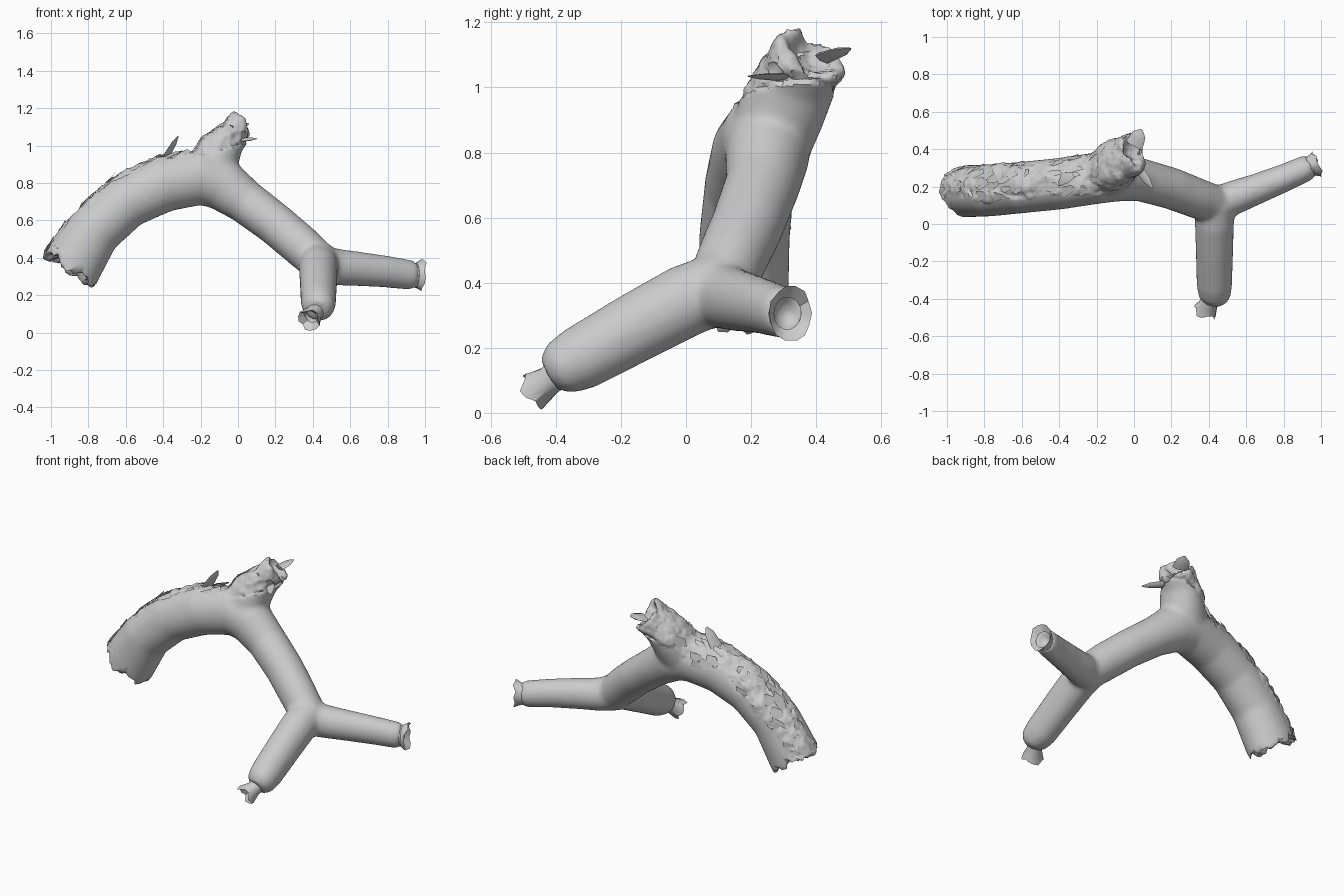
import bpy, bmesh, math, random
from mathutils import Vector, noise

if "Cube" in bpy.data.objects:
    bpy.data.objects.remove(bpy.data.objects["Cube"])

random.seed(4)


def rings_to_mesh(bm, rings, caps):
    vs = [[bm.verts.new(p) for p in r] for r in rings]
    for a, b in zip(vs, vs[1:]):
        n = len(a)
        for i in range(n):
            bm.faces.new((a[i], a[(i + 1) % n], b[(i + 1) % n], b[i]))
    if caps:
        bm.faces.new(vs[0][::-1])
        bm.faces.new(vs[-1])


def ring(c, d, ref, ru, rv, n=24, jag=0.0):
    """Elliptical ring round c, square to d; ru runs along ref."""
    d = d.normalized()
    u = (ref - d * ref.dot(d)).normalized()
    v = d.cross(u)
    out = []
    for i in range(n):
        a = 2 * math.pi * i / n
        out.append(c + u * ru * math.cos(a) + v * rv * math.sin(a)
                   + d * random.uniform(-jag, jag))
    return out


def make_object(name, bm):
    bmesh.ops.recalc_face_normals(bm, faces=bm.faces)
    me = bpy.data.meshes.new(name)
    bm.to_mesh(me)
    bm.free()
    ob = bpy.data.objects.new(name, me)
    bpy.context.collection.objects.link(ob)
    return ob


def shade(ob, angle):
    bpy.ops.object.select_all(action='DESELECT')
    ob.select_set(True)
    bpy.context.view_layer.objects.active = ob
    bpy.ops.object.shade_smooth_by_angle(angle=math.radians(angle))


def limb(bm, pts, ref, cup_start=0, cup_end=0):
    """Closed tube through (x, y, z, ru, rv); cups hollow out broken ends."""
    ref = Vector(ref)
    P = [Vector(p[:3]) for p in pts]
    D = [(P[min(i + 1, len(P) - 1)] - P[max(i - 1, 0)]).normalized() for i in range(len(P))]
    rs = [ring(P[i], D[i], ref, p[3], p[4]) for i, p in enumerate(pts)]
    if cup_start:
        rs = [ring(P[0] + D[0] * cup_start * k, D[0], ref, pts[0][3] * s, pts[0][4] * s)
              for k, s in ((1, 0.25), (0.7, 0.55), (0.15, 0.75))] + rs
    if cup_end:
        rs += [ring(P[-1] - D[-1] * cup_end * k, D[-1], ref, pts[-1][3] * s, pts[-1][4] * s)
               for k, s in ((0.15, 0.75), (0.7, 0.55), (1, 0.25))]
    rings_to_mesh(bm, rs, True)


# Trunk, stub and two forked arms, fused into one skin
bm = bmesh.new()
limb(bm, [(-.905, .175, .33, .14, .165), (-.77, .18, .545, .14, .147), (-.6, .195, .70, .138, .147),
          (-.4, .215, .795, .138, .152), (-.2, .245, .835, .138, .155), (-.08, .25, .79, .13, .14),
          (.04, .235, .70, .115, .118), (.2, .19, .58, .112, .113), (.33, .14, .47, .108, .112),
          (.44, .10, .37, .105, .105)], (0, 1, 0), cup_start=0.06)
limb(bm, [(-.16, .26, .84, .13, .15), (-.12, .295, .93, .135, .13), (-.065, .34, 1.03, .13, .105),
          (.01, .385, 1.10, .115, .085)], (0, 1, 0), cup_end=0.04)
limb(bm, [(.43, .12, .39, .108, .11), (.43, 0, .345, .105, .112), (.43, -.15, .265, .1, .108),
          (.43, -.33, .165, .095, .1), (.43, -.39, .135, .085, .085), (.425, -.42, .118, .055, .055)],
     (1, 0, 0))
limb(bm, [(.42, .09, .37, .10, .105), (.53, .14, .35, .092, .098), (.65, .185, .34, .083, .092),
          (.8, .245, .325, .075, .085), (.92, .298, .308, .07, .08), (.95, .312, .306, .06, .068)],
     (0, 1, 0), cup_end=0.04)
wood = make_object("branch", bm)
bpy.context.view_layer.objects.active = wood
m = wood.modifiers.new("fuse", 'REMESH')
m.mode = 'VOXEL'
m.voxel_size = 0.012
s = wood.modifiers.new("soften", 'SMOOTH')
s.factor = 0.5
s.iterations = 14
for name in ("fuse", "soften"):
    bpy.ops.object.modifier_apply(modifier=name)

# Torn bark along the top and back, ragged trunk end and stub
me = wood.data
normals = [v.normal.copy() for v in me.vertices]
up_back = Vector((-.25, .35, .9)).normalized()
bark_sites = []
for v, n in zip(me.vertices, normals):
    p = v.co.copy()
    wob = noise.noise(p * 7) * 0.3
    stub = p.z - 0.3 * p.x > 1.0 and p.x > -.2
    if (p.x < -.05 and n.dot(up_back) + wob > .62) or stub:
        step = math.floor((noise.noise(p * 11 + Vector((3, 1, 7))) + 1) * 4) / 4 - 1
        v.co += n * (step * 0.02 + noise.noise(p * 30) * 0.008)
        if not stub:
            bark_sites.append((p, n))
    if p.x + 0.8 * p.z < -.55:
        k = noise.noise(p * 16) * 0.035 + noise.noise(p * 40) * 0.02
        v.co += Vector((-.53, 0, -.85)) * k
    if stub and p.x + p.z > 1.08:
        v.co += Vector((.5, .4, .7)) * (noise.noise(p * 18) * 0.04)
shade(wood, 40)

# Lifted bark chips
bm = bmesh.new()
for p, n in random.sample(bark_sites, min(45, len(bark_sites))):
    along = Vector((.8, .1, .5))
    along = (along - n * along.dot(n)).normalized()
    side = n.cross(along)
    l, w = random.uniform(.03, .06), random.uniform(.015, .035)
    bm.faces.new([bm.verts.new(p + along * a * l + side * b * w + n * h) for a, b, h in
                  ((-1, -.4, -.01), (-.2, -1, .006), (1, -.3, random.uniform(0, .016)),
                   (.6, .8, .008), (-.5, .9, -.006))])
chips = make_object("bark_chips", bm)
shade(chips, 30)


# Standing splinters
def splinter(name, base, tip, width):
    bm = bmesh.new()
    a, b = Vector(base), Vector(tip)
    d = b - a
    rs = [ring(a + d * t, d, Vector((.5, .7, .3)), width * s, width * s * .3, 6)
          for t, s in ((0, 1), (.35, .9), (.7, .75), (1, .15))]
    rings_to_mesh(bm, rs, True)
    shade(make_object(name, bm), 30)


splinter("trunk_splinter", (-.39, .24, .93), (-.32, .25, 1.05), .04)
splinter("stub_splinter", (.0, .33, 1.03), (.10, .19, 1.035), .028)
splinter("stub_corner", (.0, .42, 1.09), (.04, .505, 1.12), .05)


# Torn hollow collars on the ends of the two arms
def collar(name, stations, ref, jag):
    bm = bmesh.new()
    P = [Vector(q[:3]) for q in stations]
    d = P[-1] - P[0]
    rs = [ring(c, d, Vector(ref), q[3], q[4], 14, jag if i == len(P) - 2 else 0)
          for i, (c, q) in enumerate(zip(P, stations))]
    rings_to_mesh(bm, rs, False)
    shade(make_object(name, bm), 35)


collar("right_arm_collar", [(.925, .30, .307, .06, .07), (.95, .311, .306, .056, .066),
                            (.982, .322, .306, .07, .086), (.955, .312, .306, .045, .05)], (0, 1, 0), .013)
collar("front_arm_collar", [(.42, -.385, .125, .05, .05), (.405, -.42, .10, .045, .045),
                            (.38, -.465, .068, .066, .06), (.39, -.44, .085, .035, .035)], (1, 0, 0), .022)
